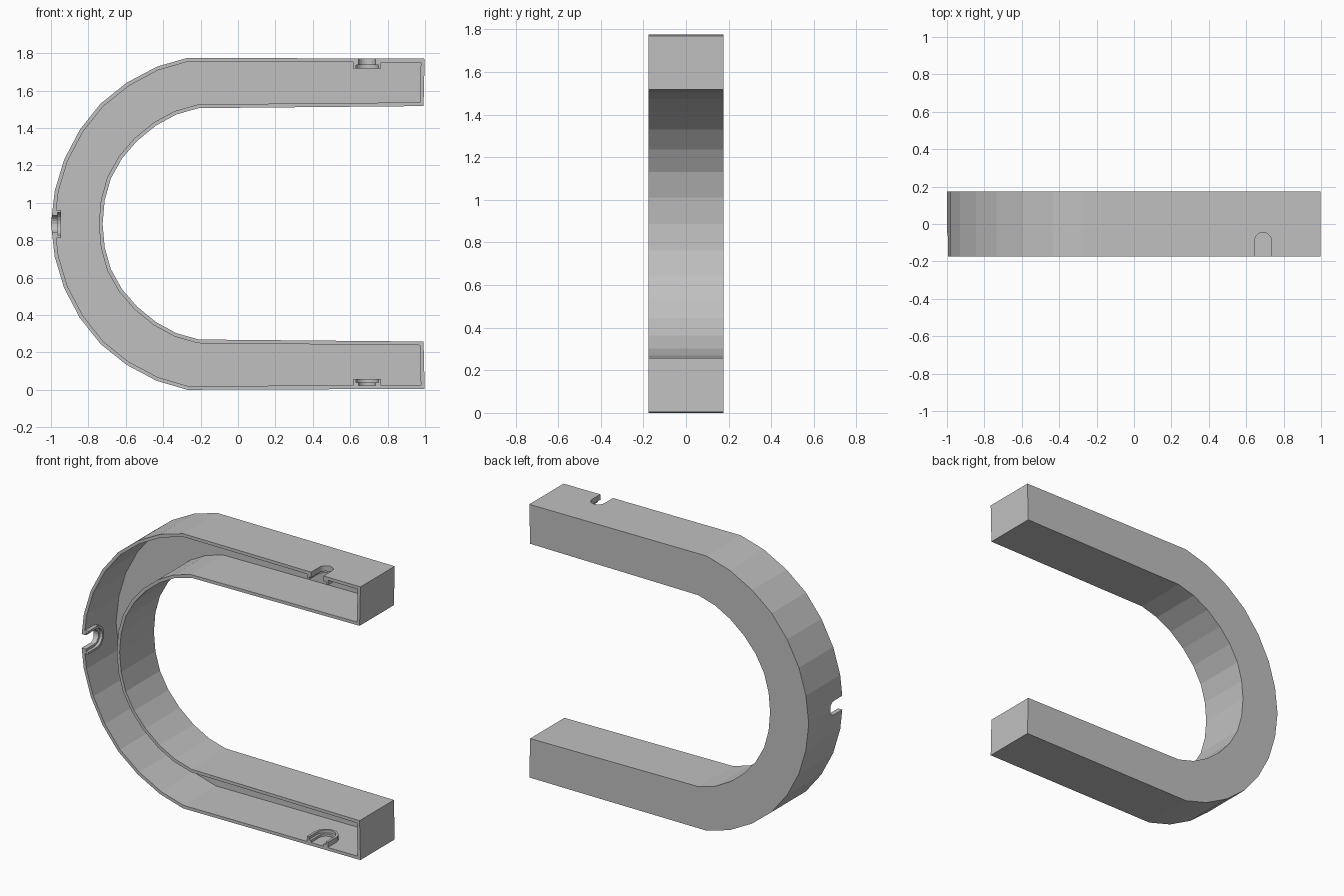
import bpy, bmesh, math
from mathutils import Matrix, Vector

if "Cube" in bpy.data.objects:
    bpy.data.objects.remove(bpy.data.objects["Cube"])

MID = 0.8875           # height of the mirror plane
HALF = 0.175           # half depth of the channel
WALL = 0.02

grey = bpy.data.materials.new("plain grey")
grey.diffuse_color = (0.53, 0.53, 0.53, 1)
grey.use_nodes = True
grey.node_tree.nodes["Principled BSDF"].inputs["Base Color"].default_value = grey.diffuse_color


def prism(name, pts, y0, y1, matrix=None):
    """Extrude a closed (x, z) profile from y0 to y1."""
    bm = bmesh.new()
    face = bm.faces.new([bm.verts.new((x, y0, z)) for x, z in pts])
    ext = bmesh.ops.extrude_face_region(bm, geom=[face])["geom"]
    bmesh.ops.translate(bm, vec=(0, y1 - y0, 0),
                        verts=[v for v in ext if isinstance(v, bmesh.types.BMVert)])
    if matrix:
        bm.transform(matrix)
    bmesh.ops.recalc_face_normals(bm, faces=bm.faces)
    me = bpy.data.meshes.new(name)
    bm.to_mesh(me)
    bm.free()
    me.materials.append(grey)
    ob = bpy.data.objects.new(name, me)
    bpy.context.collection.objects.link(ob)
    return ob


def inset(pts, d):
    """Mitred inward offset of a counter-clockwise profile."""
    out = []
    for i, p in enumerate(pts):
        a, p, b = Vector(pts[i - 1]), Vector(p), Vector(pts[(i + 1) % len(pts)])
        e1, e2 = (p - a).normalized(), (b - p).normalized()
        n1, n2 = Vector((-e1.y, e1.x)), Vector((-e2.y, e2.x))
        out.append(tuple(p + (n1 + n2) * d / (1 + n1.dot(n2))))
    return out


def cut(ob, cutter):
    mod = ob.modifiers.new("cut", "BOOLEAN")
    mod.operation, mod.solver, mod.object = "DIFFERENCE", "EXACT", cutter
    bpy.context.view_layer.objects.active = ob
    bpy.ops.object.modifier_apply(modifier=mod.name)
    bpy.data.objects.remove(cutter)


# U-shaped outline: upper halves, mirrored to the lower halves
outer = [(0.998, 1.77), (-0.27, 1.775), (-0.435, 1.727), (-0.595, 1.642), (-0.735, 1.53),
         (-0.846, 1.39), (-0.93, 1.23), (-0.98, 1.063), (-1.0, MID)]
inner = [(0.992, 1.517), (-0.21, 1.506), (-0.33, 1.472), (-0.44, 1.412), (-0.54, 1.33),
         (-0.62, 1.237), (-0.68, 1.13), (-0.713, 1.012), (-0.724, MID)]


def mirrored(half):
    return half + [(x, 2 * MID - z) for x, z in half[-2::-1]]


outline = mirrored(outer) + mirrored(inner)[::-1]

# Channel shell, open to the front
shell = prism("channel_shell", outline, -HALF, HALF)
cut(shell, prism("cavity_cutter", inset(outline, WALL), -HALF - 0.1, HALF - WALL))


def arch(r, front):
    """Round-topped slot profile in (across, depth)."""
    arc = [(r * math.cos(t * math.pi / 10), -0.09 + r * math.sin(t * math.pi / 10))
           for t in range(11)]
    return [(r, front)] + arc + [(-r, front)]


# Cable notches with stepped collars on the inside of the wall
places = {"top": ((0.69, 0, 1.771), (0, 0, -1)),
          "bottom": ((0.69, 0, 0.004), (0, 0, 1)),
          "left": ((-1.0, 0, MID), (1, 0, 0))}
for side, (pos, into) in places.items():
    w = Vector(into)
    u, v = w.cross(Vector((0, 1, 0))), Vector((0, 1, 0))
    frame = Matrix.Translation(pos) @ Matrix((u, w, v)).transposed().to_4x4()
    cut(shell, prism("notch_cutter", arch(0.045, -0.3), -0.05, 0.06, frame))
    for step, r, top in (("low", 0.045, 0.035), ("high", 0.06, 0.053)):
        ring = arch(0.075, -HALF) + arch(r, -HALF)[::-1]
        prism(f"{side}_notch_collar_{step}", ring, 0.012, top, frame)
